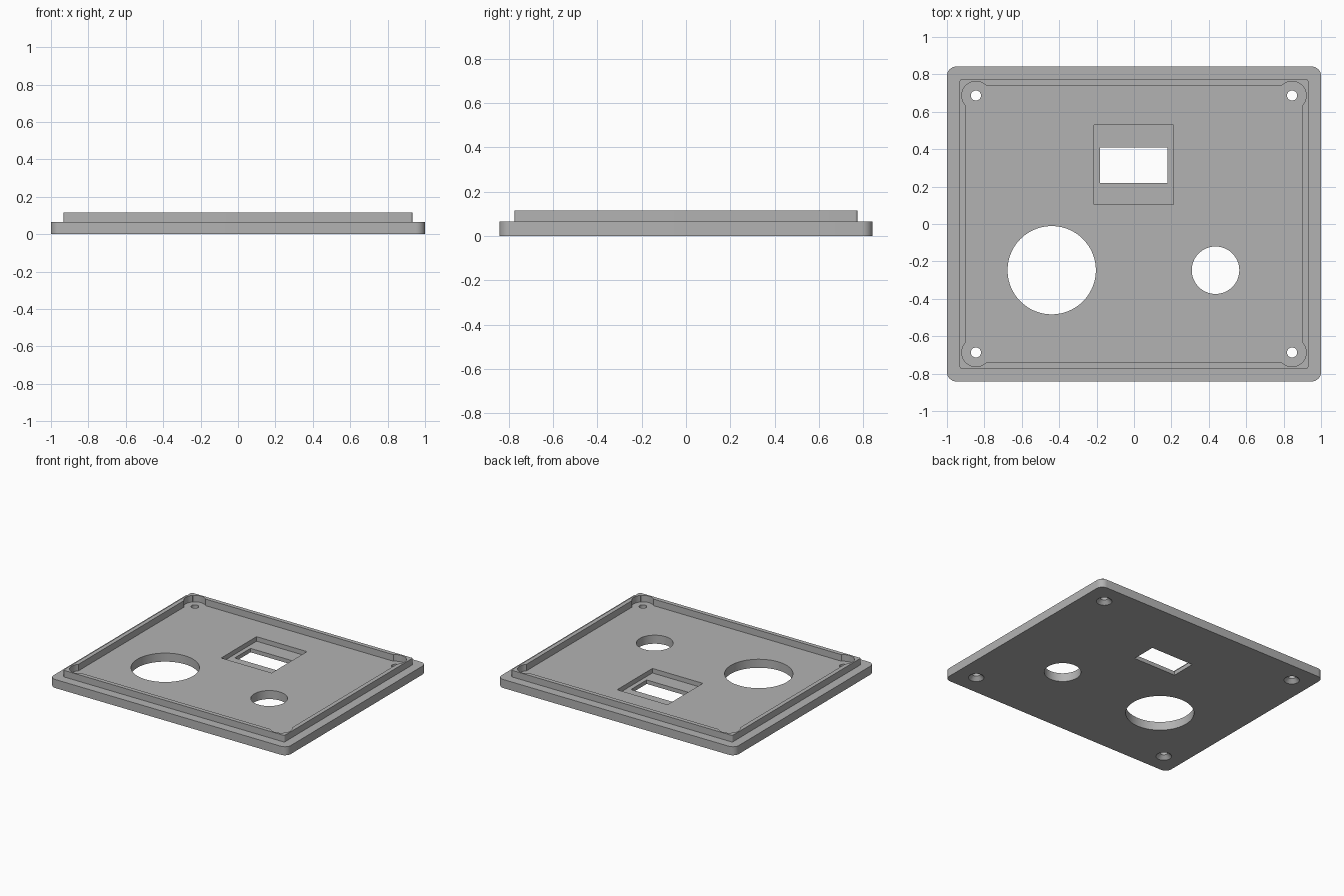
import bpy
import bmesh
import math

cube = bpy.data.objects.get("Cube")
if cube:
    bpy.data.objects.remove(cube, do_unlink=True)

PLATE_TOP = 0.065
LIP_TOP = 0.115
SCREW_X, SCREW_Y = 0.845, 0.687
CORNERS = [(sx * SCREW_X, sy * SCREW_Y) for sx in (-1, 1) for sy in (-1, 1)]

grey = bpy.data.materials.new("mid grey")
grey.use_nodes = True
grey.diffuse_color = (0.45, 0.45, 0.45, 1)
grey.node_tree.nodes["Principled BSDF"].inputs["Base Color"].default_value = grey.diffuse_color


def add_object(name, bm):
    mesh = bpy.data.meshes.new(name)
    bmesh.ops.recalc_face_normals(bm, faces=bm.faces)
    bm.to_mesh(mesh)
    bm.free()
    mesh.materials.append(grey)
    obj = bpy.data.objects.new(name, mesh)
    bpy.context.collection.objects.link(obj)
    return obj


def slab(name, x0, x1, y0, y1, z0, z1, radius=0.0):
    """Box with optionally rounded vertical edges."""
    bm = bmesh.new()
    bmesh.ops.create_cube(bm, size=1)
    for v in bm.verts:
        v.co.x = x1 if v.co.x > 0 else x0
        v.co.y = y1 if v.co.y > 0 else y0
        v.co.z = z1 if v.co.z > 0 else z0
    if radius:
        upright = [e for e in bm.edges if abs(e.verts[0].co.z - e.verts[1].co.z) > 0.001]
        bmesh.ops.bevel(bm, geom=upright, offset=radius, segments=8,
                        profile=0.5, affect='EDGES')
    return add_object(name, bm)


def cylinder(name, x, y, z0, z1, r0, r1=None, sides=64):
    """Upright cylinder or cone frustum."""
    bm = bmesh.new()
    bmesh.ops.create_cone(bm, cap_ends=True, segments=sides, radius1=r0,
                          radius2=r0 if r1 is None else r1, depth=z1 - z0)
    bmesh.ops.translate(bm, verts=bm.verts, vec=(x, y, (z0 + z1) / 2))
    return add_object(name, bm)


def cut(target, cutters):
    """Subtract the cutters, bake the result and remove the cutters."""
    for c in cutters:
        c.hide_render = True
        mod = target.modifiers.new("cut", 'BOOLEAN')
        mod.operation = 'DIFFERENCE'
        mod.solver = 'EXACT'
        mod.object = c
    graph = bpy.context.evaluated_depsgraph_get()
    baked = bpy.data.meshes.new_from_object(target.evaluated_get(graph))
    target.modifiers.clear()
    target.data = baked
    for c in cutters:
        bpy.data.objects.remove(c, do_unlink=True)


# Base plate with instrument openings, stepped window and countersunk screw holes
plate = slab("base_plate", -1, 1, -0.842, 0.842, 0, PLATE_TOP, 0.05)
cutters = [
    cylinder("large_hole", -0.44, -0.247, -0.1, 0.2, 0.236, sides=96),
    cylinder("small_hole", 0.436, -0.247, -0.1, 0.2, 0.127),
    slab("window", -0.181, 0.178, 0.219, 0.409, -0.1, 0.2),
    slab("window_recess", -0.214, 0.211, 0.103, 0.528, 0.03, 0.2),
]
for x, y in CORNERS:
    cutters.append(cylinder("screw_hole", x, y, -0.1, 0.2, 0.027, sides=32))
    cutters.append(cylinder("countersink", x, y, -0.01, 0.027, 0.064, 0.027, 32))
cut(plate, cutters)

# Raised locating lip with round clearance at each screw
lip = slab("locating_lip", -0.932, 0.932, -0.773, 0.773, PLATE_TOP, LIP_TOP, 0.01)
cutters = [slab("lip_inside", -0.9, 0.9, -0.741, 0.741, -0.1, 0.3)]
cutters += [cylinder("screw_clearance", x, y, -0.1, 0.3, 0.076) for x, y in CORNERS]
cut(lip, cutters)

# Smooth round walls, keep edges crisp
bpy.ops.object.select_all(action='DESELECT')
for obj in (plate, lip):
    obj.select_set(True)
bpy.context.view_layer.objects.active = plate
bpy.ops.object.shade_smooth_by_angle(angle=math.radians(30))
